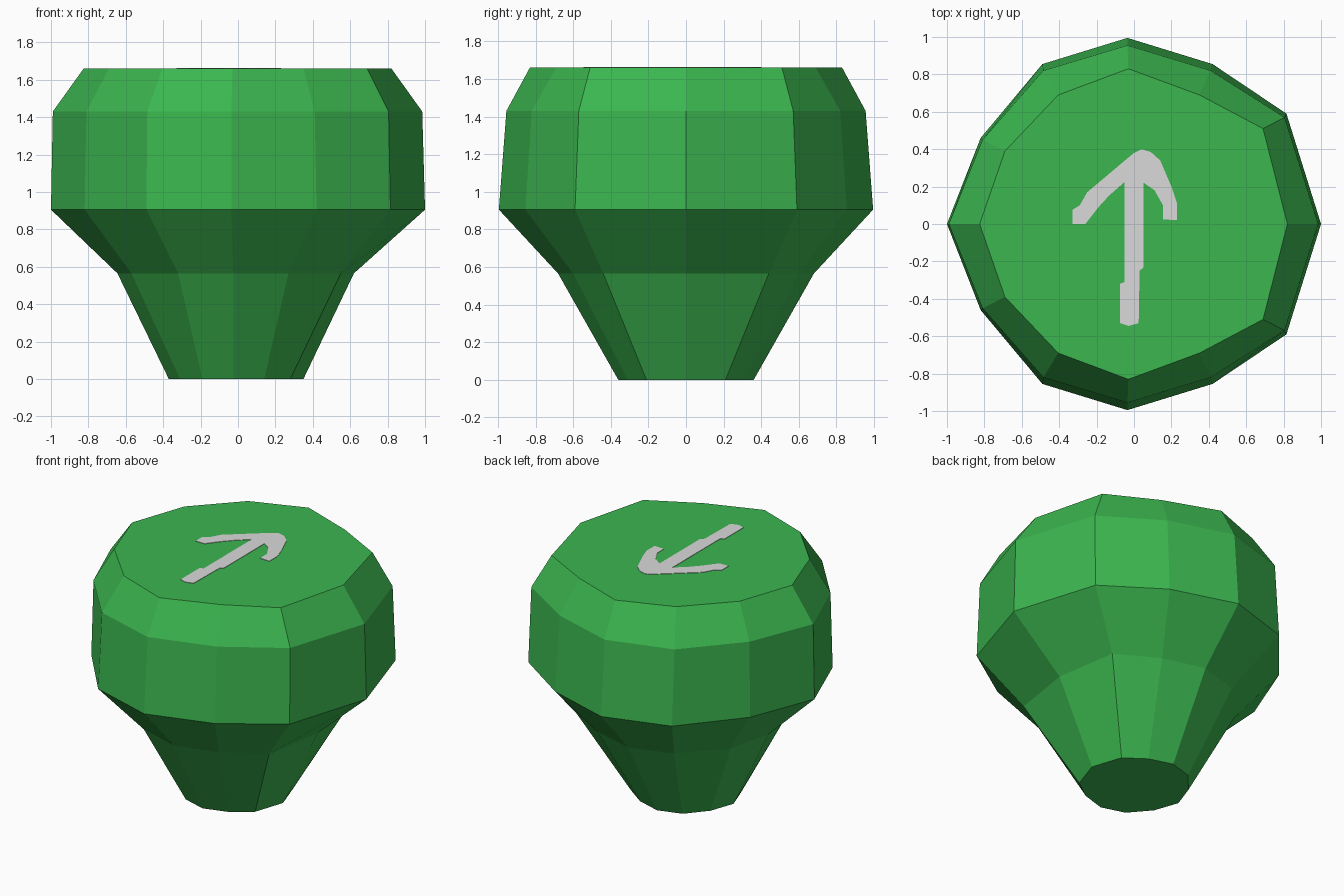
import bpy, bmesh

if "Cube" in bpy.data.objects:
    bpy.data.objects.remove(bpy.data.objects["Cube"])


def material(name, rgb):
    m = bpy.data.materials.new(name)
    m.diffuse_color = (*rgb, 1)
    m.use_nodes = True
    m.node_tree.nodes["Principled BSDF"].inputs["Base Color"].default_value = m.diffuse_color
    return m


def make_object(name, bm, mat):
    bmesh.ops.recalc_face_normals(bm, faces=bm.faces[:])
    me = bpy.data.meshes.new(name)
    bm.to_mesh(me)
    bm.free()
    me.materials.append(mat)
    ob = bpy.data.objects.new(name, me)
    bpy.context.collection.objects.link(ob)
    return ob


green = material("green", (0.044, 0.465, 0.078))
pale = material("pale grey", (0.70, 0.70, 0.70))

# Knob: stacked 12-sided outlines, half of each given and mirrored in y
RINGS = [
    (0.0, [(.35, 0), (.28, .21), (.14, .31), (-.025, .36), (-.19, .31), (-.31, .17), (-.37, 0)]),
    (0.565, [(.62, 0), (.55, .44), (.27, .60), (-.025, .68), (-.32, .59), (-.57, .32), (-.645, 0)]),
    (0.905, [(1, 0), (.815, .59), (.42, .855), (-.035, .995), (-.49, .855), (-.82, .46), (-1, 0)]),
    (1.43, [(.985, 0), (.805, .57), (.41, .82), (-.035, .955), (-.485, .82), (-.81, .45), (-.99, 0)]),
    (1.66, [(.82, 0), (.69, .51), (.35, .69), (-.03, .83), (-.405, .69), (-.69, .39), (-.825, 0)]),
]
bm = bmesh.new()
loops = []
for z, half in RINGS:
    outline = half + [(x, -y) for x, y in half[-2:0:-1]]
    loops.append([bm.verts.new((x, y, z)) for x, y in outline])
n = len(loops[0])
for lo, hi in zip(loops, loops[1:]):
    for i in range(n):
        j = (i + 1) % n
        bm.faces.new((lo[i], lo[j], hi[j], hi[i]))
bm.faces.new(loops[0][::-1])
bm.faces.new(loops[-1])
make_object("knob", bm, green)

# Painted arrow: thin plate on the flat top
ARROW = [
    (-.075, -.53), (-.03, -.545), (.025, -.53), (.03, -.25), (.052, -.23),
    (.052, .22), (.11, .18), (.155, .10), (.155, .025), (.23, .02), (.23, .11),
    (.20, .20), (.14, .34), (.09, .385), (.04, .40), (0, .38), (-.06, .33),
    (-.25, .17), (-.29, .10), (-.33, .075), (-.33, 0), (-.26, 0), (-.19, .09),
    (-.13, .155), (-.05, .225), (-.05, -.31), (-.075, -.32),
]
bm = bmesh.new()
face = bm.faces.new([bm.verts.new((x, y, 1.659)) for x, y in ARROW])
top = bmesh.ops.extrude_face_region(bm, geom=[face])["geom"]
bmesh.ops.translate(bm, vec=(0, 0, 0.004),
                    verts=[g for g in top if isinstance(g, bmesh.types.BMVert)])
make_object("painted_arrow", bm, pale)
